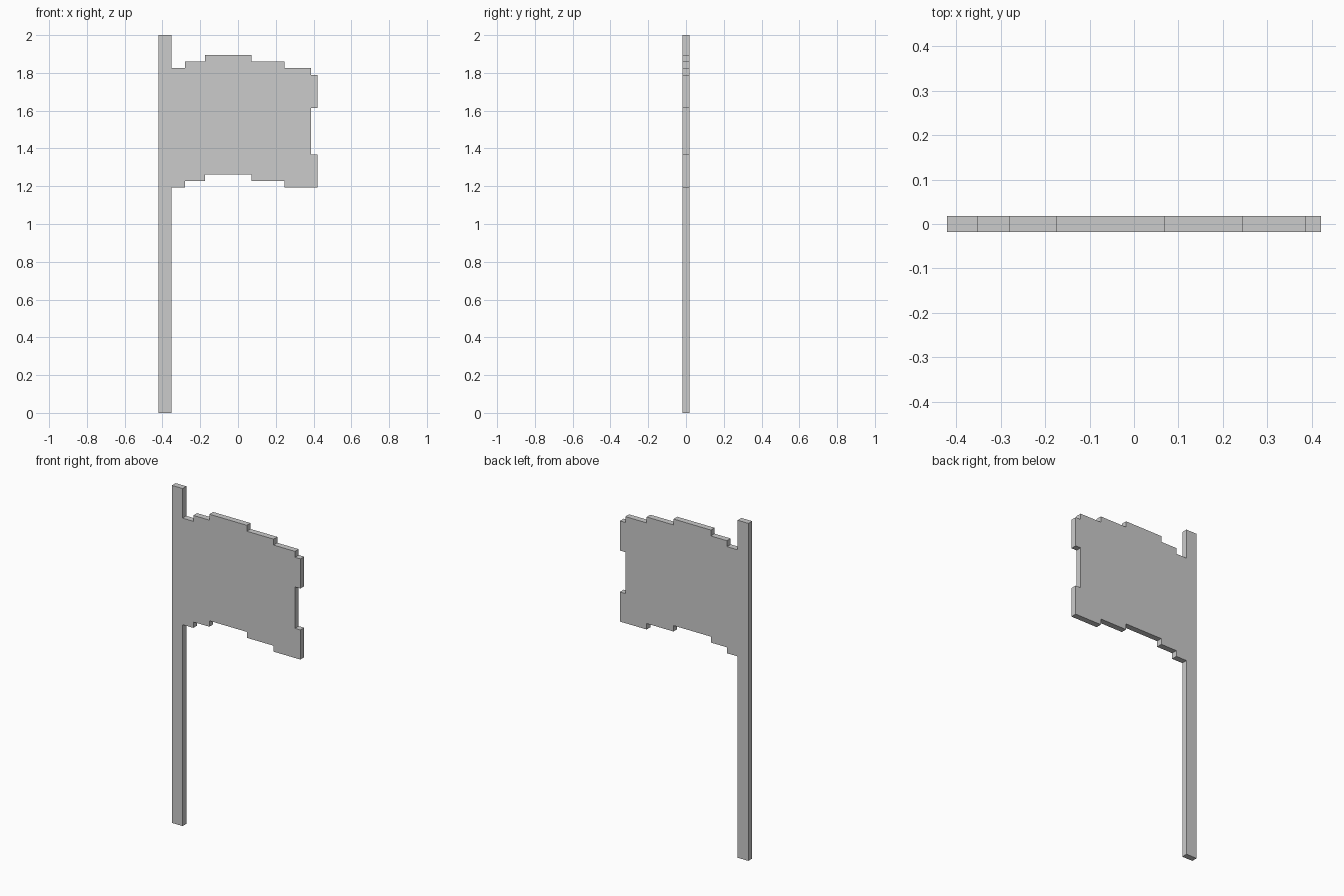
import bpy
import bmesh
from mathutils import Vector

if "Cube" in bpy.data.objects:
    bpy.data.objects.remove(bpy.data.objects["Cube"])

U = 2 / 57            # one pixel-sized step
WIDTH, THICK = 24, 1  # in steps

# Stepped wave shared by the cloth's edges: (end x, rise)
WAVE = [(4, 0), (7, 1), (14, 2), (19, 1)]


def stair(start, base, runs):
    """Corner points of a stepped edge, left to right."""
    pts, x = [], start
    for end, rise in runs:
        pts += [(x, base + rise), (end, base + rise)]
        x = end
    return pts


# Silhouette: pole foot, lower hem, notched fly edge, upper hem, pole top
outline = [(0, 0), (2, 0)]
outline += stair(2, 34, WAVE + [(24, 0)])
outline += [(24, 39), (23, 39), (23, 46), (24, 46), (24, 51), (23, 51)]
outline += reversed(stair(2, 52, WAVE + [(23, 0)]))
outline += [(2, 57), (0, 57)]

# Pole and cloth are one continuous extruded slab
bm = bmesh.new()
verts = [bm.verts.new(((x - WIDTH / 2) * U, -THICK * U / 2, z * U)) for x, z in outline]
front = bm.faces.new(verts)
ext = bmesh.ops.extrude_face_region(bm, geom=[front], use_keep_orig=True)
back = [v for v in ext["geom"] if isinstance(v, bmesh.types.BMVert)]
bmesh.ops.translate(bm, verts=back, vec=Vector((0, THICK * U, 0)))
bmesh.ops.recalc_face_normals(bm, faces=bm.faces[:])

mesh = bpy.data.meshes.new("flag_on_pole")
bm.to_mesh(mesh)
bm.free()
bpy.context.collection.objects.link(bpy.data.objects.new("flag_on_pole", mesh))
